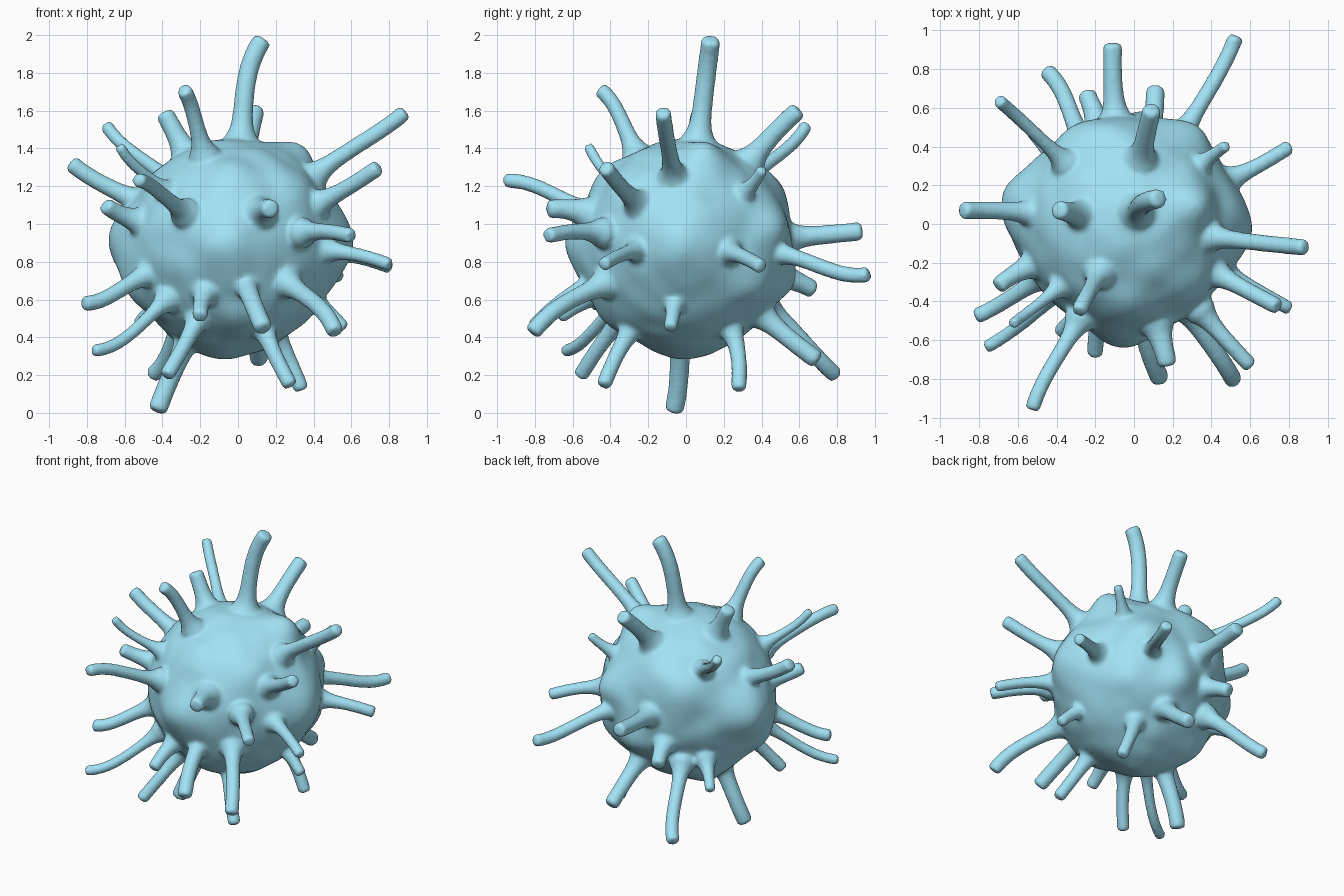
import bpy, bmesh, math
from mathutils import Vector, noise

C = Vector((-0.03, 0, 0.89))
bm = bmesh.new()

# Lumpy body: direction, height and angular width of each swelling
BUMPS = [((-.05, -1, 0), .08, .3), ((1, -.02, .05), .08, .35), ((.36, .1, .5), .09, .22),
         ((-1, .2, .05), .11, .32), ((-.1, 0, -1), .045, .4), ((0, -.5, .4), .04, .22),
         ((.35, .5, .1), .06, .25), ((-.3, .5, .25), .06, .25), ((.35, .35, -.2), .05, .25),
         ((-.3, .2, -.45), .05, .25), ((.1, .55, -.2), .05, .22), ((.1, -.4, -.4), .04, .25),
         ((-.5, -.1, -.2), .05, .25), ((.3, -.3, .3), .03, .25), ((-.1, .5, .35), .03, .25)]
bmesh.ops.create_icosphere(bm, subdivisions=5, radius=1)
for v in bm.verts:
    n = v.co.normalized()
    r = 0.562 + 0.012 * noise.noise(n * 4)
    for d, h, w in BUMPS:
        r += h * math.exp(-(n.angle(Vector(d)) / w) ** 2)
    v.co = C + n * r


# Curved feeler: leaves the body at right angles, flares at the root, blunt tip;
# end is the optional direction in which the tip points
def feeler(base, tip, rad, end=None, sides=16, steps=28):
    base, tip = Vector(base), Vector(tip)
    n = (base - C).normalized()
    span = (tip - base).length
    p0, p1 = base - n * 0.12, base + n * 0.35 * span
    e = Vector(end).normalized() if end else (tip - p1).normalized()
    tip = tip + e * 0.012
    p2 = tip - e * 0.38 * span
    length = (tip - p0).length
    ref = n.orthogonal()
    rings = []
    ts = [i / steps for i in range(steps + 1)]
    for k, t in enumerate(ts + [1.0]):
        s = 1 - t
        p = p0 * s ** 3 + p1 * 3 * s * s * t + p2 * 3 * s * t * t + tip * t ** 3
        tan = ((p1 - p0) * s * s + (p2 - p1) * 2 * s * t + (tip - p2) * t * t).normalized()
        d = (p - base).dot(n)
        r = rad + 0.042 * math.exp(-max(0, d + 0.03) / 0.05)
        if k == steps + 1:
            p, r = p + tan * rad * 0.25, r * 0.75
        u = (ref - tan * ref.dot(tan)).normalized()
        w = tan.cross(u)
        rings.append([bm.verts.new(p + (u * math.cos(a) + w * math.sin(a)) * r)
                      for a in (2 * math.pi * j / sides for j in range(sides))])
    for a, b in zip(rings, rings[1:]):
        for j in range(sides):
            q = (j + 1) % sides
            bm.faces.new((a[j], a[q], b[q], b[j]))
    bm.faces.new(rings[-1])
    bm.faces.new(rings[0][::-1])


# Root, tip, radius, tip direction
feeler((.02, .07, 1.48), (.12, .13, 1.96), .052, (.5, .1, .75))
feeler((.43, -.07, 1.28), (.87, -.12, 1.58), .044, (1, -.1, .85))
feeler((.45, -.27, 1.12), (.73, -.42, 1.29), .044)
feeler((.13, -.56, 1.07), (.17, -.71, 1.08), .05)
feeler((.37, -.48, .96), (.59, -.72, .94), .042)
feeler((.50, -.27, .86), (.79, -.43, .79), .037)
feeler((.52, .24, .85), (.79, .39, .78), .04)
feeler((.28, -.46, .67), (.51, -.80, .44), .047, (.3, -.6, -.8))
feeler((.04, -.50, .68), (.13, -.79, .46), .05)
feeler((.42, -.06, .58), (.55, -.08, .46), .037)
feeler((-.18, -.50, .62), (-.20, -.66, .52), .042)
feeler((.14, -.30, .43), (.27, -.43, .16), .042)
feeler((.20, .25, .43), (.33, .28, .14), .042, (.4, 0, -1))
feeler((.08, .42, .50), (.11, .68, .29), .05)
feeler((-.28, .45, .55), (-.44, .78, .21), .045, (-.7, .7, -.6))
feeler((-.27, -.03, .38), (-.42, -.06, .03), .052, (-.35, -.25, -1))
feeler((-.22, -.36, .48), (-.37, -.55, .21), .042)
feeler((-.40, -.36, .58), (-.75, -.63, .33), .035, (-1, -.6, -.1))
feeler((-.50, -.29, .73), (-.80, -.47, .58), .042, (-1, -.45, 0))
feeler((-.55, -.22, 1.02), (-.69, -.31, 1.09), .045)
feeler((-.55, .06, 1.13), (-.87, .07, 1.31), .046, (-1, 0, .8))
feeler((-.38, .34, 1.25), (-.69, .63, 1.51), .036, (-.6, .5, .9))
feeler((-.40, -.34, 1.19), (-.62, -.51, 1.40), .03, (-.5, -.4, .9))
feeler((-.30, -.53, 1.07), (-.52, -.94, 1.23), .04, (-.3, -1, .0))
feeler((-.19, -.28, 1.40), (-.28, -.44, 1.70), .042, (-.5, -1, .8))
feeler((-.29, .05, 1.40), (-.38, .07, 1.57), .05)
feeler((.04, .36, 1.36), (.09, .58, 1.59), .05)
feeler((.36, .32, 1.17), (.47, .40, 1.28), .031)
feeler((.27, .50, .85), (.52, .95, .73), .042, (.4, 1, .15))
feeler((-.10, .58, .93), (-.11, .91, .96), .05)
feeler((-.19, .53, .72), (-.24, .66, .66), .048)
feeler((-.42, .36, .58), (-.52, .47, .48), .035)

# Fuse everything into one smooth skin
mesh = bpy.data.meshes.new("spiky_ball")
bm.to_mesh(mesh)
bm.free()
ball = bpy.data.objects.new("spiky_ball", mesh)
bpy.context.collection.objects.link(ball)
rm = ball.modifiers.new("fuse", 'REMESH')
rm.mode = 'VOXEL'
rm.voxel_size = 0.014
rm.use_smooth_shade = True
sm = ball.modifiers.new("soften", 'SMOOTH')
sm.factor = 0.5
sm.iterations = 6

mat = bpy.data.materials.new("light_blue")
mat.diffuse_color = (0.36, 0.76, 0.91, 1)
mesh.materials.append(mat)
